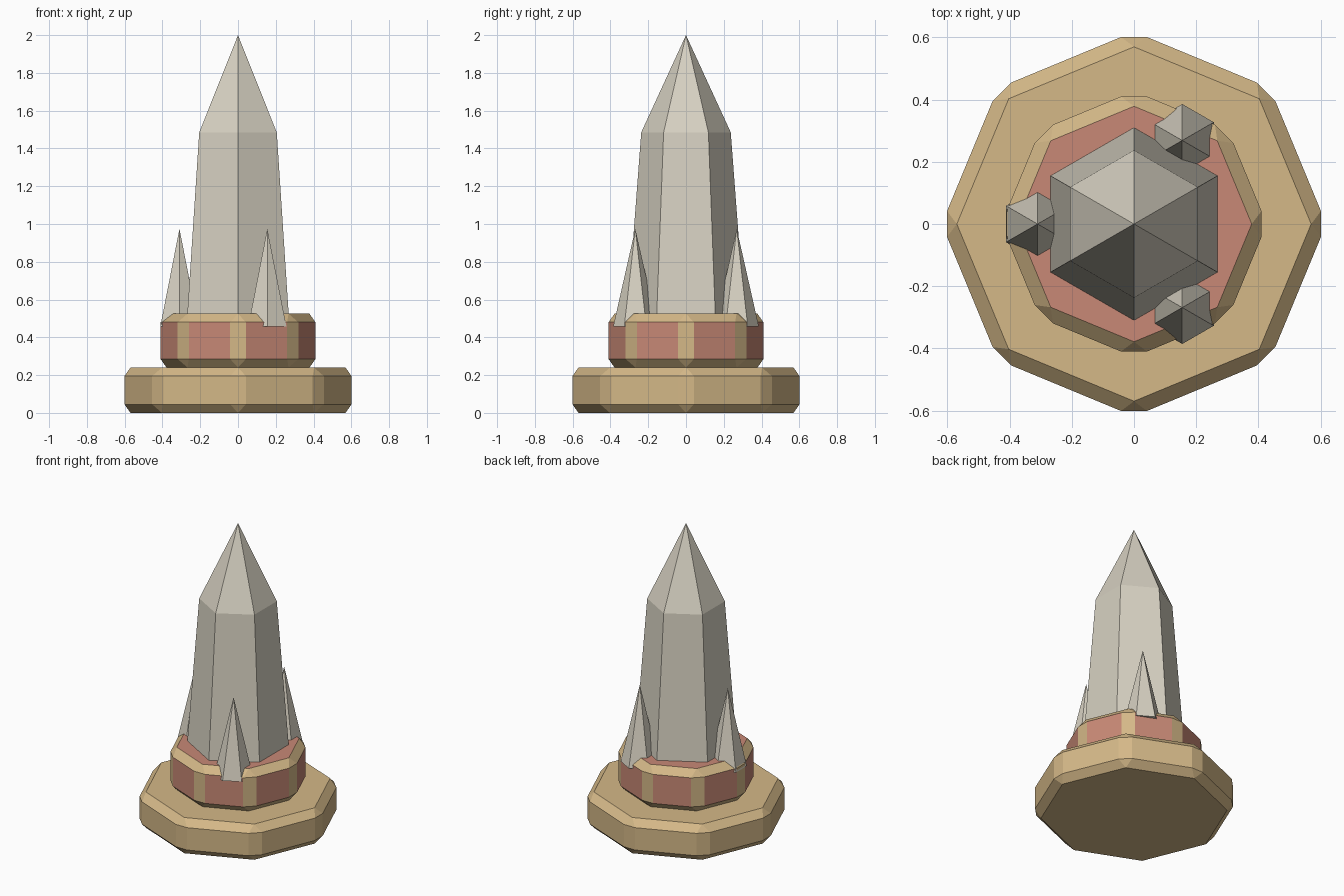
import bpy
import bmesh
from math import sin, cos, pi
from mathutils import Vector

cube = bpy.data.objects.get("Cube")
if cube:
    bpy.data.objects.remove(cube)


def material(name, rgb):
    mat = bpy.data.materials.new(name)
    mat.use_nodes = True
    color = (*rgb, 1)
    mat.diffuse_color = color
    mat.node_tree.nodes["Principled BSDF"].inputs["Base Color"].default_value = color
    return mat


sand = material("sand", (0.66, 0.48, 0.245))
clay = material("clay_red", (0.577, 0.25, 0.181))
stone = material("pale_stone", (0.68, 0.64, 0.54))


def prism(name, sides, profile, center, mats):
    """Stack of regular polygons from (radius, z) pairs; radius 0 makes a tip."""
    bm = bmesh.new()
    rings = []
    for radius, z in profile:
        count = sides if radius else 1
        rings.append([bm.verts.new((radius * sin(2 * pi * i / sides),
                                    radius * cos(2 * pi * i / sides), z))
                      for i in range(count)])
    for low, high in zip(rings, rings[1:]):
        for i in range(sides):
            j = (i + 1) % sides
            if len(high) == 1:
                bm.faces.new((low[i], low[j], high[0]))
            else:
                bm.faces.new((low[i], low[j], high[j], high[i]))
    for ring in (rings[0], rings[-1]):
        if len(ring) > 1:
            bm.faces.new(ring)
    bmesh.ops.recalc_face_normals(bm, faces=bm.faces)
    mesh = bpy.data.meshes.new(name)
    bm.to_mesh(mesh)
    bm.free()
    for mat in mats:
        mesh.materials.append(mat)
    obj = bpy.data.objects.new(name, mesh)
    obj.location = center
    bpy.context.collection.objects.link(obj)
    return obj


def chamfer(obj, trim_index):
    mod = obj.modifiers.new("chamfer", "BEVEL")
    mod.width = 0.045
    mod.segments = 1
    mod.limit_method = "ANGLE"
    mod.angle_limit = pi / 6
    mod.material = trim_index


# Octagonal plinth, and an upper tier with contrasting chamfers
chamfer(prism("base_plinth", 8, [(0.618, 0), (0.618, 0.24)], (0, 0, 0), [sand]), 0)
chamfer(prism("upper_tier", 8, [(0.427, 0.24), (0.427, 0.525)], (0, 0, 0),
              [clay, sand]), 1)

# Tapered main spire with a pointed cap
prism("main_spire", 6, [(0.313, 0.48), (0.237, 1.485), (0, 2)], (0, 0, 0), [stone])

# Three small spikes around the spire
for i, side in enumerate(("right", "front", "back")):
    angle = pi + i * 2 * pi / 3
    center = Vector((cos(angle), sin(angle), 0)) * 0.31
    prism(f"small_spike_{side}", 6, [(0.117, 0.457), (0, 0.975)], center, [stone])
